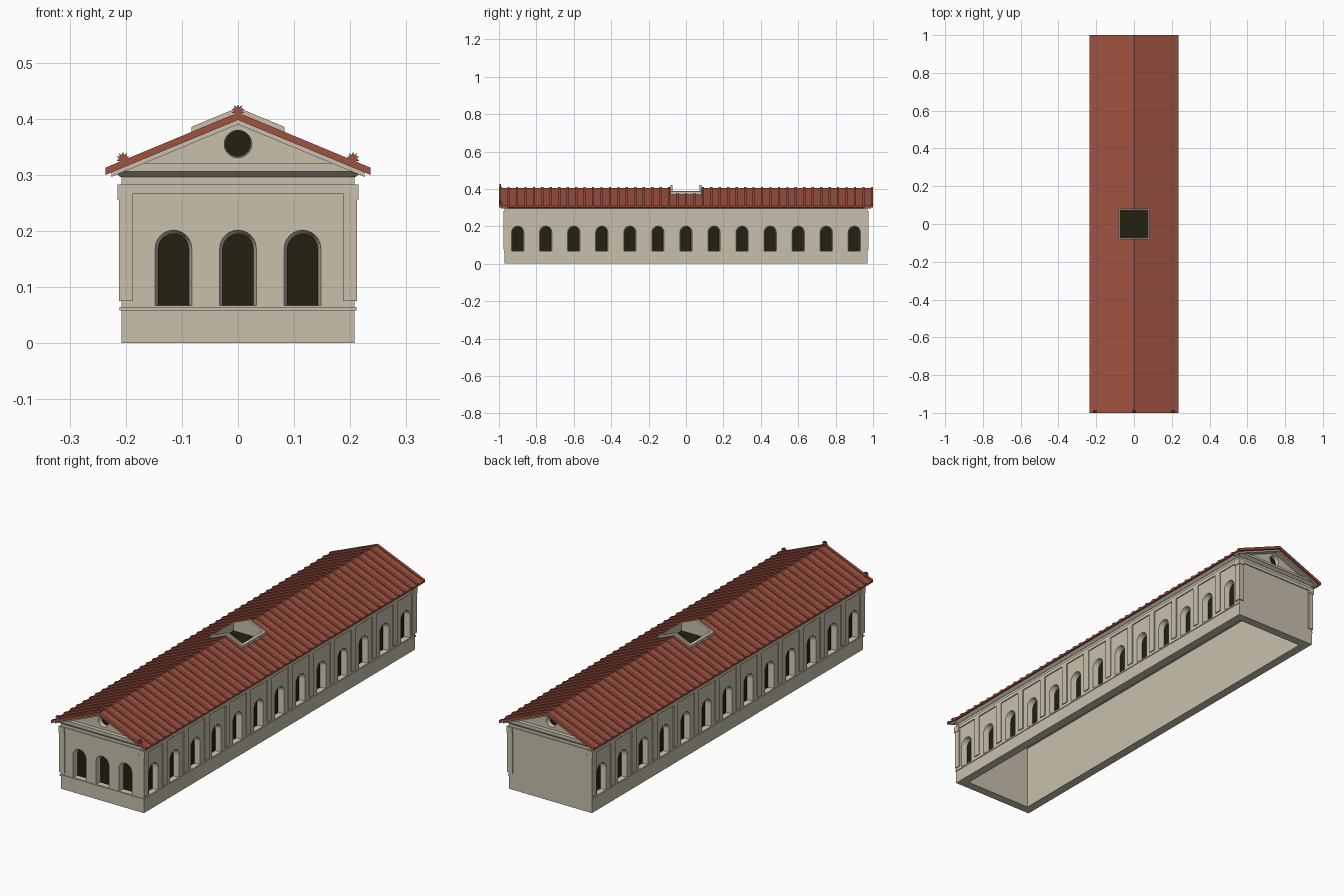
import bpy, bmesh
from math import sin, cos, pi

cube = bpy.data.objects.get("Cube")
if cube:
    bpy.data.objects.remove(cube, do_unlink=True)


def material(name, rgb):
    m = bpy.data.materials.new(name)
    m.use_nodes = True
    m.diffuse_color = (*rgb, 1)
    m.node_tree.nodes["Principled BSDF"].inputs["Base Color"].default_value = (*rgb, 1)
    return m


stone = material("stone", (0.58, 0.53, 0.42))
pale = material("pale_stone", (0.63, 0.58, 0.46))
dark = material("dark_opening", (0.016, 0.015, 0.005))
clay = material("terracotta", (0.35, 0.084, 0.053))

HX, HY = 0.208, 0.97       # wall half sizes
EAVE, RIDGE, SLOPE = 0.236, 0.406, 0.415
SKY = 0.083                # skylight half size


def finish(name, bm, *mats):
    bmesh.ops.recalc_face_normals(bm, faces=bm.faces)
    me = bpy.data.meshes.new(name)
    bm.to_mesh(me)
    bm.free()
    for m in mats:
        me.materials.append(m)
    ob = bpy.data.objects.new(name, me)
    bpy.context.collection.objects.link(ob)
    return ob


def loft(bm, a, b, side=0, cap=0):
    """Closed solid between two matching loops; cap is used on the second end."""
    va, vb = [bm.verts.new(p) for p in a], [bm.verts.new(p) for p in b]
    n = len(va)
    bm.faces.new(va)
    bm.faces.new(vb).material_index = cap
    for i in range(n):
        j = (i + 1) % n
        bm.faces.new((va[i], va[j], vb[j], vb[i])).material_index = side


def extrude(bm, profile, y0, y1):
    loft(bm, [(x, y0, z) for x, z in profile], [(x, y1, z) for x, z in profile])


def box(bm, x0, x1, y0, y1, z0, z1):
    extrude(bm, [(x0, z0), (x1, z0), (x1, z1), (x0, z1)], y0, y1)


def rect(hx, hy, z):
    return [(-hx, -hy, z), (hx, -hy, z), (hx, hy, z), (-hx, hy, z)]


def ring(bm, out, z0, z1, back=True):
    """Band round the walls standing out by the given amount."""
    x, y, t = HX + out, HY + out, 0.02
    for s in (-1, 1):
        box(bm, s * x, s * (x - t), -y, y if back else HY, z0, z1)
        if s < 0 or back:
            box(bm, -x + t, x - t, s * y, s * (y - t), z0, z1)


def roof_z(x):
    return RIDGE - SLOPE * abs(x)


def slope_strip(bm, s, x0, x1, y0, y1, lo, hi):
    """Strip following one roof slope, between offsets lo and hi."""
    extrude(bm, [(s * x0, roof_z(x0) + lo), (s * x1, roof_z(x1) + lo),
                 (s * x1, roof_z(x1) + hi), (s * x0, roof_z(x0) + hi)], y0, y1)


def arch(w, top, sill=0.067, n=12):
    arc = [(w * cos(pi * i / n), top - w + w * sin(pi * i / n)) for i in range(n + 1)]
    return [(w, sill)] + arc + [(-w, sill)]


def disc(r, z, n=20):
    return [(r * cos(2 * pi * i / n), z + r * sin(2 * pi * i / n)) for i in range(n)]


def opening(bm, outer, inner, place, depth=0.026):
    """Splayed recess with a dark back."""
    loft(bm, [place(u, v, -0.002) for u, v in outer],
         [place(u, v, depth) for u, v in inner], side=1, cap=2)


def carve(ob, bm):
    cutter = finish("cutter", bm, stone, pale, dark)
    cutter.hide_render = True
    mod = ob.modifiers.new("openings", 'BOOLEAN')
    mod.object, mod.operation, mod.solver = cutter, 'DIFFERENCE', 'EXACT'
    bpy.context.view_layer.objects.active = ob
    bpy.ops.object.modifier_apply(modifier=mod.name)
    bpy.data.objects.remove(cutter, do_unlink=True)


# Walls: open-bottomed hall with arched windows on the front and long sides
bm = bmesh.new()
box(bm, -HX, HX, -HY, HY, 0, 0.303)
walls = finish("walls", bm, stone, pale, dark)
bays = [-0.9 + 0.15 * i for i in range(13)]
outer, inner = arch(0.033, 0.202), arch(0.0275, 0.195)
bm = bmesh.new()
box(bm, -0.168, 0.168, -0.93, 0.93, -0.1, 0.297)
for c in (-0.115, 0, 0.115):
    opening(bm, outer, inner, lambda u, v, d: (c + u, -HY + d, v))
for c in bays:
    for s in (-1, 1):
        opening(bm, outer, inner, lambda u, v, d: (s * (HX - d), c + u, v))
carve(walls, bm)

# Horizontal courses
bm = bmesh.new()
ring(bm, 0.003, 0.058, 0.065, back=False)
finish("sill_course", bm, stone)
bm = bmesh.new()
ring(bm, 0.0045, 0.267, 0.283)
finish("upper_band", bm, stone)
bm = bmesh.new()
loft(bm, rect(HX + 0.001, HY + 0.001, 0.296), rect(0.222, 0.985, 0.306))
finish("eaves_cornice", bm, stone)

# Pilasters between the bays and at the corners
bm = bmesh.new()
for s in (-1, 1):
    for c in bays[:-1]:
        box(bm, s * 0.19, s * (HX + 0.0045), c + 0.059, c + 0.091, 0.075, 0.267)
    for e in (-1, 1):
        box(bm, s * 0.187, s * (HX + 0.0045), e * 0.945, e * (HY + 0.0045), 0.075, 0.267)
finish("pilasters", bm, stone)
bm = bmesh.new()
for s in (-1, 1):
    for e in (-1, 1):
        box(bm, s * 0.187, s * (HX + 0.007), e * 0.945, e * (HY + 0.007), 0.255, 0.283)
finish("corner_capitals", bm, stone)

# Gables with round recesses, and their mouldings
for e, name in ((-1, "front"), (1, "back")):
    bm = bmesh.new()
    extrude(bm, [(-0.216, 0.306), (0.216, 0.306), (0, RIDGE - 0.01)], e * 0.92, e * 0.962)
    gable = finish(name + "_gable", bm, stone, pale, dark)
    bm = bmesh.new()
    opening(bm, disc(0.025, 0.355), disc(0.0225, 0.355),
            lambda u, v, d: (u, e * (0.962 - d), v), 0.02)
    carve(gable, bm)
    bm = bmesh.new()
    extrude(bm, [(-0.222, 0.306), (0.222, 0.306), (0.2, 0.314), (0.19, 0.32),
                 (-0.19, 0.32), (-0.2, 0.314)], e * 0.955, e * 0.98)
    for s in (-1, 1):
        slope_strip(bm, s, 0, 0.225, e * 0.955, e * 0.988, -0.016, -0.008)
    finish(name + "_gable_moulding", bm, stone)

# Roof slabs, left open at the skylight
bm = bmesh.new()
for s in (-1, 1):
    slope_strip(bm, s, 0, EAVE, -1, -SKY, -0.008, 0)
    slope_strip(bm, s, 0, EAVE, SKY, 1, -0.008, 0)
    slope_strip(bm, s, SKY, EAVE, -SKY, SKY, -0.008, 0)
finish("roof", bm, clay)

# Raised tile rows
bm = bmesh.new()
rows = 44
for i in range(rows + 1):
    y = -0.994 + 1.988 * i / rows
    start = SKY if abs(y) < SKY else 0
    for s in (-1, 1):
        slope_strip(bm, s, start, EAVE, y - 0.006, y + 0.006, -0.002, 0.005)
finish("roof_tile_rows", bm, clay)

# Skylight curb and dark well
bm = bmesh.new()
IN = SKY - 0.01
for s in (-1, 1):
    extrude(bm, [(-SKY, 0.348), (SKY, 0.348), (SKY, roof_z(SKY) + 0.014),
                 (0, RIDGE + 0.014), (-SKY, roof_z(SKY) + 0.014)], s * IN, s * SKY)
    extrude(bm, [(s * IN, 0.348), (s * SKY, 0.348), (s * SKY, roof_z(SKY) + 0.014),
                 (s * IN, roof_z(IN) + 0.014)], -IN, IN)
finish("skylight_curb", bm, stone)
bm = bmesh.new()
box(bm, -IN, IN, -IN, IN, 0.348, 0.352)
finish("skylight_well", bm, dark)

# Fan-shaped finials on the front gable
bm = bmesh.new()
for cx, cz in ((-0.205, 0.329), (0, 0.414), (0.205, 0.329)):
    star = [(cx + r * sin(pi * i / 10), cz + r * cos(pi * i / 10))
            for i in range(20) for r in [0.007 if i % 2 else 0.012]]
    extrude(bm, star, -0.998, -0.988)
    box(bm, cx - 0.005, cx + 0.005, -0.999, -0.985, cz - 0.012, cz - 0.003)
finish("front_finials", bm, clay)
